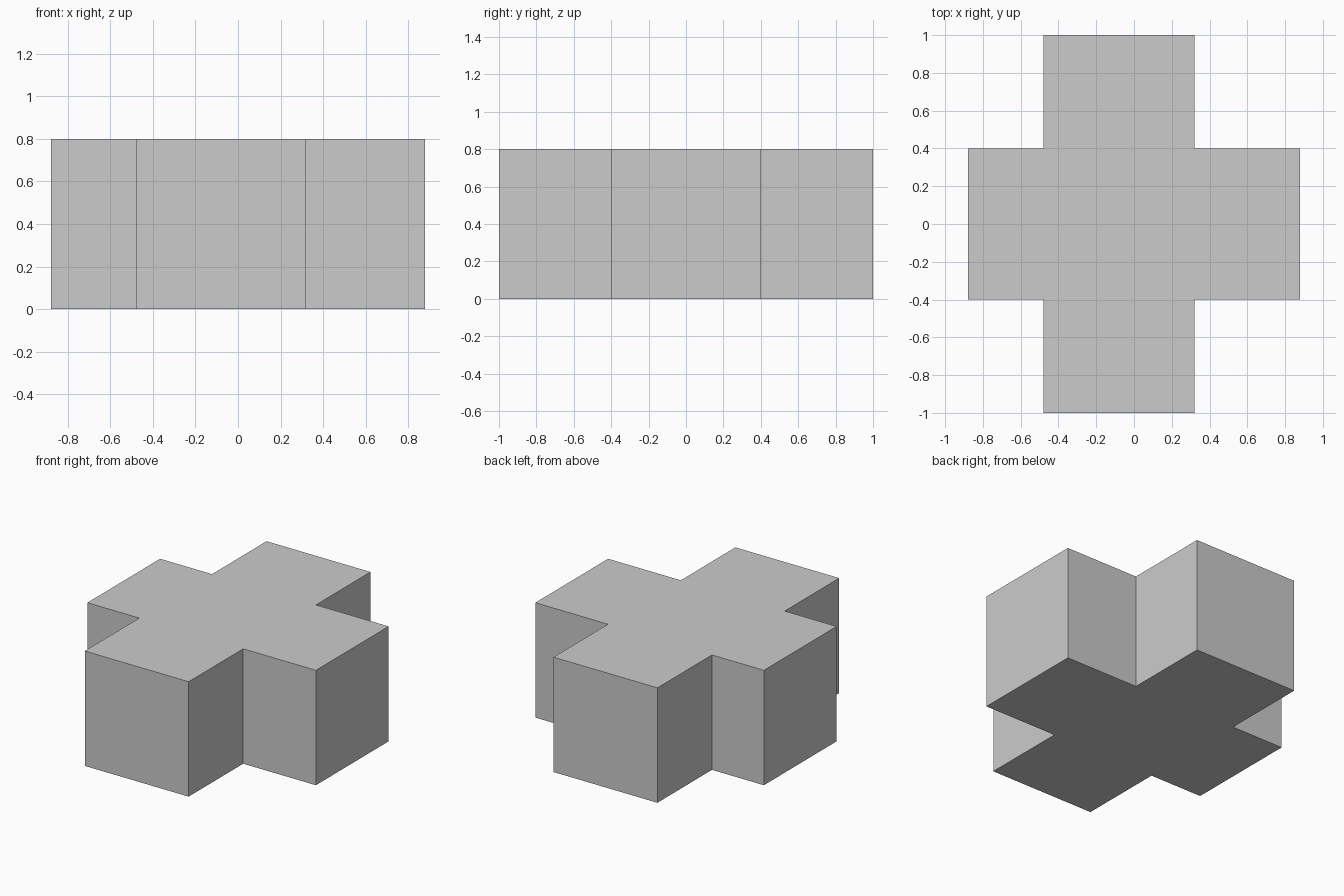
import bpy, bmesh

if "Cube" in bpy.data.objects:
    bpy.data.objects.remove(bpy.data.objects["Cube"])

# Cross-shaped block: one outline, mirrored front to back, extruded upwards
HEIGHT = 0.8
back_half = [(0.88, 0.4), (0.32, 0.4), (0.32, 1.0),
             (-0.48, 1.0), (-0.48, 0.4), (-0.88, 0.4)]
outline = back_half + [(x, -y) for x, y in reversed(back_half)]

bm = bmesh.new()
base = bm.faces.new([bm.verts.new((x, y, 0)) for x, y in outline])
top = bmesh.ops.extrude_face_region(bm, geom=[base], use_keep_orig=True)
bmesh.ops.translate(bm, vec=(0, 0, HEIGHT),
                    verts=[v for v in top["geom"] if isinstance(v, bmesh.types.BMVert)])
bmesh.ops.recalc_face_normals(bm, faces=bm.faces)

mesh = bpy.data.meshes.new("cross_block")
bm.to_mesh(mesh)
bm.free()
bpy.context.collection.objects.link(bpy.data.objects.new("cross_block", mesh))
